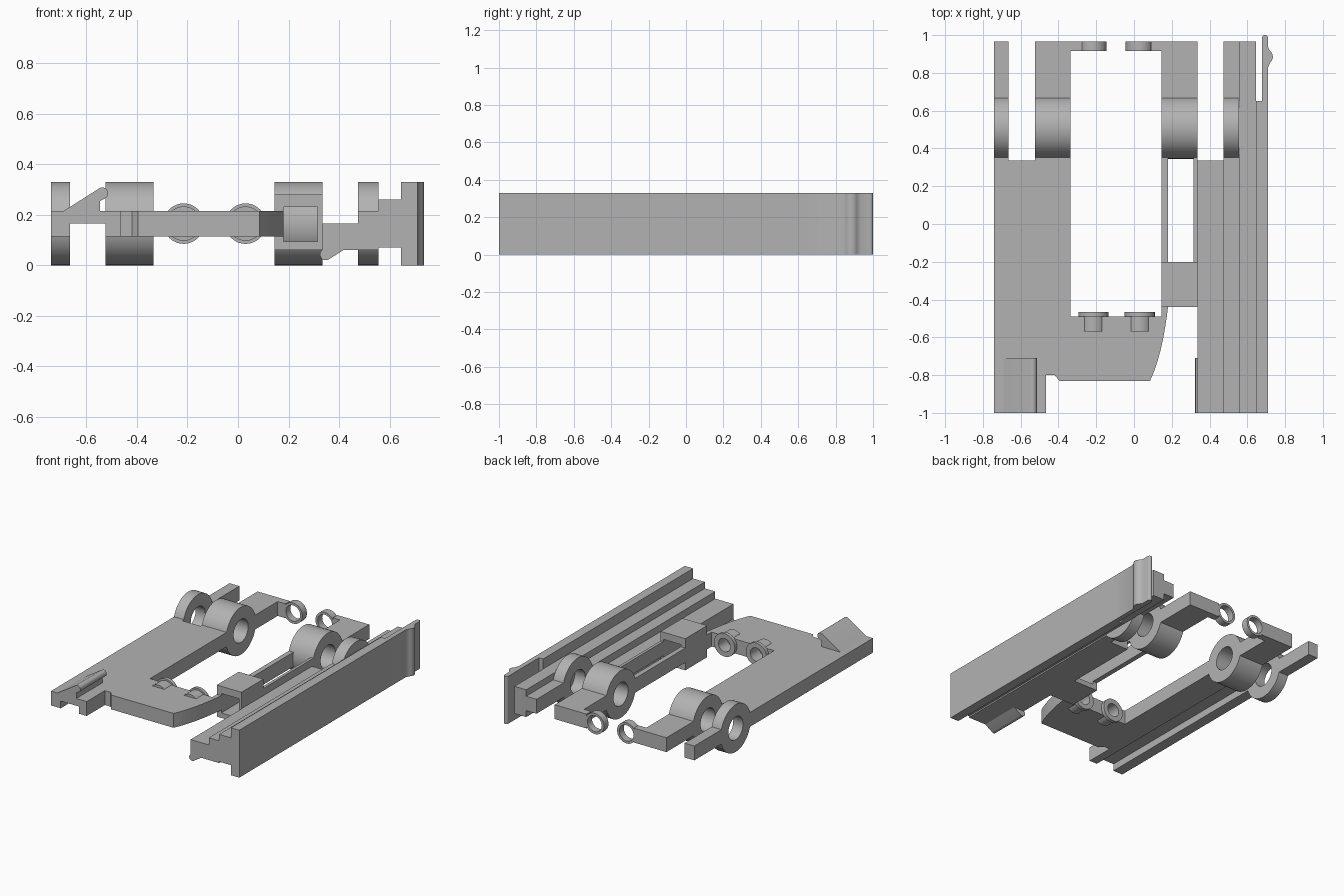
import bpy, bmesh, math

cube = bpy.data.objects.get("Cube")
if cube:
    bpy.data.objects.remove(cube, do_unlink=True)

grey = bpy.data.materials.new("plain grey")
grey.use_nodes = True
grey.diffuse_color = (0.45, 0.45, 0.45, 1)
grey.node_tree.nodes["Principled BSDF"].inputs["Base Color"].default_value = grey.diffuse_color


def finish(name, bm, smooth=False):
    bmesh.ops.recalc_face_normals(bm, faces=bm.faces)
    mesh = bpy.data.meshes.new(name)
    bm.to_mesh(mesh)
    bm.free()
    mesh.materials.append(grey)
    ob = bpy.data.objects.new(name, mesh)
    bpy.context.collection.objects.link(ob)
    if smooth:
        bpy.ops.object.select_all(action='DESELECT')
        ob.select_set(True)
        bpy.context.view_layer.objects.active = ob
        bpy.ops.object.shade_smooth_by_angle(angle=math.radians(30))
    return ob


def prism(name, pts, lo, hi, axis='z', smooth=False):
    """Extrude an outline: (x, y) along z, or (x, z) along y."""
    bm = bmesh.new()
    place = (lambda p, t: (p[0], p[1], t)) if axis == 'z' else (lambda p, t: (p[0], t, p[1]))
    a = [bm.verts.new(place(p, lo)) for p in pts]
    b = [bm.verts.new(place(p, hi)) for p in pts]
    bm.faces.new(a)
    bm.faces.new(b[::-1])
    for i in range(len(pts)):
        j = (i + 1) % len(pts)
        bm.faces.new((a[i], a[j], b[j], b[i]))
    return finish(name, bm, smooth)


def box(name, x0, x1, y0, y1, z0, z1):
    return prism(name, [(x0, y0), (x1, y0), (x1, y1), (x0, y1)], z0, z1)


def tube(name, axis, centre, lo, hi, outer, inner, n=48):
    """Hollow cylinder along x or y; centre gives the other two coordinates."""
    bm = bmesh.new()
    rings = []
    for r, t in ((outer, lo), (outer, hi), (inner, hi), (inner, lo)):
        ring = []
        for i in range(n):
            w = 2 * math.pi * i / n
            u, v = centre[0] + r * math.cos(w), centre[1] + r * math.sin(w)
            ring.append(bm.verts.new((t, u, v) if axis == 'x' else (u, t, v)))
        rings.append(ring)
    for k in range(4):
        p, q = rings[k], rings[(k + 1) % 4]
        for i in range(n):
            j = (i + 1) % n
            bm.faces.new((p[i], p[j], q[j], q[i]))
    return finish(name, bm, True)


def arc(cx, cy, r, start, end, n=10):
    angles = [math.radians(start + (end - start) * i / n) for i in range(n + 1)]
    return [(cx + r * math.cos(a), cy + r * math.sin(a)) for a in angles]


Z0, Z1, MID = 0.115, 0.215, 0.165
HINGE_Y, FRONT_LIP, BACK = 0.51, -0.49, 0.965
NEAR, FAR = HINGE_Y - 0.11, HINGE_Y + 0.11
EYES = (-0.215, 0.03)

# Main plate with curved corner and bearing sockets
outline = [(-0.525, -1), (-0.465, -1), (-0.465, -0.8), (-0.42, -0.8), (-0.395, -0.83), (0.085, -0.83)]
for i in range(1, 11):
    t = i / 10
    outline.append((0.085 + 0.13 * t - 0.035 * t * t, -0.83 + 0.27 * t + 0.12 * t * t))
outline += [(0.145, -0.44), (0.145, FRONT_LIP)]
for x in reversed(EYES):
    outline += [(x + 0.046, FRONT_LIP), (x + 0.046, -0.56), (x - 0.046, -0.56), (x - 0.046, FRONT_LIP)]
outline += [(-0.335, FRONT_LIP), (-0.335, NEAR), (-0.525, NEAR)]
prism("main_plate", outline, Z0, Z1)
box("plate_outer_strip", -0.74, -0.665, -1, NEAR, Z0, Z1)
box("plate_groove_web", -0.665, -0.525, -1, 0.335, MID, Z1)

# Snap hooks on the plate and, turned over, on the rail
hook = [(-0.69, Z1)] + arc(-0.537, 0.285, 0.023, 120, -70) + [(-0.545, 0.255), (-0.545, Z1)]
prism("plate_hook", hook, -1, -0.71, 'y', True)
low_hook = [(0.42, 0.062)] + arc(0.347, 0.043, 0.023, 300, 110) + [(0.352, 0.075), (0.352, 0.11), (0.42, 0.11)]
prism("rail_hook", low_hook, -1, -0.71, 'y', True)

# Hinge barrels and the arms behind them
for name, x0, x1 in (("outer_right", -0.74, -0.665), ("inner_right", -0.525, -0.335),
                     ("inner_left", 0.145, 0.335), ("outer_left", 0.475, 0.555)):
    tube(name + "_barrel", 'x', (HINGE_Y, MID), x0, x1, 0.165, 0.08)
    box(name + "_arm", x0, x1, FAR, BACK, Z0, Z1)

# Rear eyelets on thin brackets, front flanged bearings
for side, x, edge in (("right", EYES[0], -0.335), ("left", EYES[1], 0.145)):
    sign = 1 if edge > x else -1
    ends = sorted((x + sign * 0.06, edge))
    box(side + "_eyelet_bracket", ends[0], ends[1], 0.915, BACK, Z0, Z1)
    tube(side + "_eyelet", 'y', (x - 0.002, MID), 0.915, BACK, 0.072, 0.055)
    tube(side + "_bearing", 'y', (x, MID), -0.57, FRONT_LIP, 0.068, 0.046)
    tube(side + "_bearing_flange", 'y', (x, MID), FRONT_LIP, -0.465, 0.08, 0.046)

# Square sleeve on twin rods
for name, x0, x1 in (("sleeve_inner", 0.145, 0.18), ("sleeve_outer", 0.315, 0.335)):
    box(name + "_wall", x0, x1, -0.44, -0.2, 0.06, 0.28)
    box(name + "_rod", x0, x1, -0.2, NEAR, Z0, Z1)
box("sleeve_top", 0.18, 0.315, -0.44, -0.2, 0.23, 0.28)
box("sleeve_bottom", 0.18, 0.315, -0.44, -0.2, 0.06, 0.095)

# Stepped side rail
box("rail_ledge", 0.335, 0.475, -1, 0.335, 0.06, MID)
box("rail_low_step", 0.475, 0.555, -1, NEAR, 0.06, Z1)
box("rail_high_step", 0.555, 0.645, -1, BACK, 0.07, 0.26)
box("rail_wall", 0.645, 0.71, -1, 0.65, 0, 0.33)

# Spring latch with rounded tip and outward bump
latch = [(0.677, 0.65), (0.71, 0.65), (0.71, 0.83)] + arc(0.695, 0.885, 0.04, -50, 50)
latch += [(0.71, 0.935)] + arc(0.6935, 0.9835, 0.0165, 0, 180)
prism("rail_latch", latch, 0, 0.33, 'z', True)
